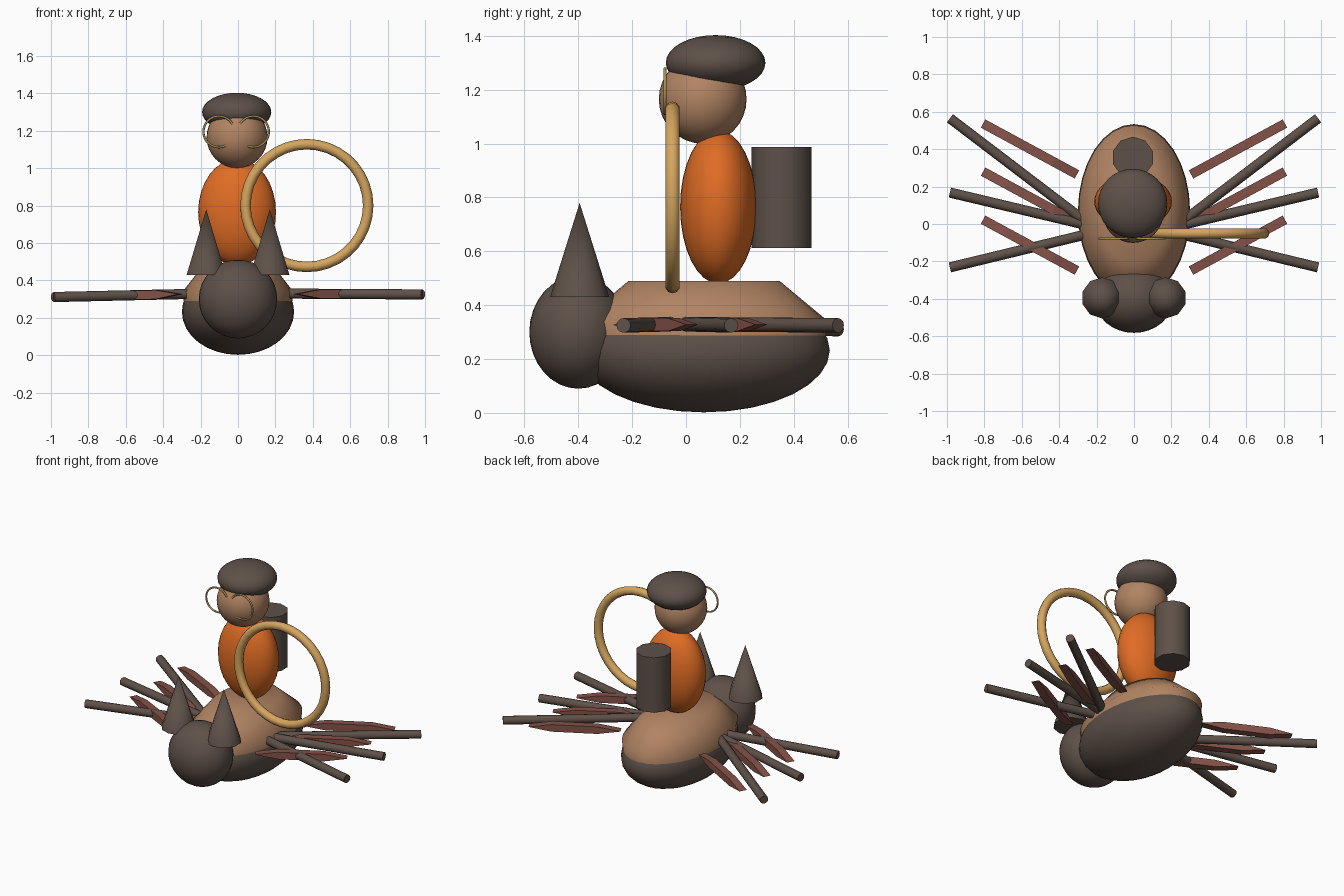
import bpy, bmesh, math
from mathutils import Vector, Matrix

if "Cube" in bpy.data.objects:
    bpy.data.objects.remove(bpy.data.objects["Cube"])


def material(name, rgb):
    m = bpy.data.materials.new(name)
    m.diffuse_color = (*rgb, 1)
    m.use_nodes = True
    m.node_tree.nodes["Principled BSDF"].inputs["Base Color"].default_value = m.diffuse_color
    return m


DARK = material("dark_brown", (0.112, 0.082, 0.066))
TAN = material("tan", (0.44, 0.23, 0.125))
ORANGE = material("orange", (0.74, 0.15, 0.018))
GOLD = material("gold", (0.67, 0.38, 0.115))
BRASS = material("brass", (0.42, 0.29, 0.10))
RUST = material("rust", (0.23, 0.085, 0.065))


def finish(name, mat, angle=40):
    ob = bpy.context.object
    ob.name = name
    ob.data.materials.append(mat)
    if angle:
        bpy.ops.object.shade_smooth_by_angle(angle=math.radians(angle))
    return ob


def ellipsoid(name, mat, center, radii, seg=32, rings=16):
    bpy.ops.mesh.primitive_uv_sphere_add(segments=seg, ring_count=rings, radius=1, location=center)
    bpy.context.object.scale = radii
    bpy.ops.object.transform_apply(location=False, rotation=False)
    return finish(name, mat)


def hoop(name, mat, center, major, minor, seg, sides):
    bpy.ops.mesh.primitive_torus_add(location=center, rotation=(math.pi / 2, 0, 0), major_radius=major,
                                     minor_radius=minor, major_segments=seg, minor_segments=sides)
    return finish(name, mat, 60)


def rod(name, mat, a, b, r, sides=12):
    a, b = Vector(a), Vector(b)
    bpy.ops.mesh.primitive_cylinder_add(vertices=sides, radius=r, depth=(b - a).length, location=(a + b) / 2,
                                        rotation=(b - a).to_track_quat('Z', 'Y').to_euler())
    return finish(name, mat)


def link(name, bm, mat):
    bmesh.ops.recalc_face_normals(bm, faces=bm.faces)
    me = bpy.data.meshes.new(name)
    bm.to_mesh(me)
    bm.free()
    ob = bpy.data.objects.new(name, me)
    bpy.context.collection.objects.link(ob)
    me.materials.append(mat)
    return ob


def back_shell():
    """Oval shell with a flat top, lofted from stacked rings."""
    bm = bmesh.new()
    n, loops = 32, []
    for z, s in ((0.05, 0.55), (0.15, 0.915), (0.34, 0.985), (0.49, 0.60)):
        loops.append([bm.verts.new((0.3 * s * math.cos(2 * math.pi * i / n),
                                    0.067 + 0.468 * s * math.sin(2 * math.pi * i / n), z)) for i in range(n)])
    for lo, hi in zip(loops, loops[1:]):
        for i in range(n):
            j = (i + 1) % n
            bm.faces.new((lo[i], lo[j], hi[j], hi[i]))
    bm.faces.new(loops[0])
    bm.faces.new(loops[-1])
    ob = link("back_shell", bm, TAN)
    bpy.ops.object.select_all(action='DESELECT')
    ob.select_set(True)
    bpy.context.view_layer.objects.active = ob
    bpy.ops.object.shade_smooth_by_angle(angle=math.radians(60))


def blade(name, a, b, width=0.05, thick=0.024):
    """Long plate with pointed ends, constant width seen from above."""
    a, b = Vector(a), Vector(b)
    d = (b - a) / 2
    side = Vector((-d.y, d.x, 0)).normalized() * width / 2
    bm = bmesh.new()
    outline = ((-1, 0), (-0.5, 1), (0.5, 1), (1, 0), (0.5, -1), (-0.5, -1))
    rows = [[bm.verts.new((a + b) / 2 + d * t + Vector((0, 0, thick * h)) + side * k) for t, h in outline]
            for k in (-1, 1)]
    for i in range(6):
        j = (i + 1) % 6
        bm.faces.new((rows[0][i], rows[0][j], rows[1][j], rows[1][i]))
    bm.faces.new(rows[0])
    bm.faces.new(rows[1])
    link(name, bm, RUST)


# Mount: belly, shell, head
ellipsoid("belly", DARK, (0, 0.066, 0.232), (0.30, 0.468, 0.23))
back_shell()
ellipsoid("mount_head", DARK, (0, -0.40, 0.30), (0.21, 0.182, 0.21))

for s, side in ((-1, "left"), (1, "right")):
    # Pointed ears
    bpy.ops.mesh.primitive_cone_add(vertices=10, radius1=0.11, depth=0.35, location=(0.17 * s, -0.395, 0.605))
    finish(side + "_ear", DARK)
    # Legs and blades fanning out sideways
    z = 0.318 + 0.007 * s
    for i, (y0, y1) in enumerate(((-0.07, 0.565), (-0.03, 0.168), (-0.03, -0.232))):
        rod(f"{side}_leg_{i}", DARK, (0.15 * s, y0, 0.33), (0.984 * s, y1, z), 0.027)
    for i in range(3):
        y = 0.265 - 0.257 * i
        blade(f"{side}_blade_{i}", (0.305 * s, y, 0.327), (0.807 * s, y + 0.272, z + 0.003))
    # Spectacle rims
    hoop(side + "_spectacle_rim", BRASS, (0.092 * s - 0.01, -0.078, 1.195), 0.083, 0.006, 32, 8)

# Rider
ellipsoid("torso", ORANGE, (-0.005, 0.12, 0.765), (0.208, 0.142, 0.285))
ellipsoid("rider_head", TAN, (-0.005, 0.062, 1.165), (0.163, 0.163, 0.165))
ellipsoid("cap", DARK, (-0.007, 0.11, 1.30), (0.185, 0.185, 0.103))
rod("back_tube", DARK, (-0.006, 0.355, 0.613), (-0.006, 0.355, 0.987), 0.112, 10)
hoop("ring", GOLD, (0.368, -0.05, 0.80), 0.328, 0.028, 36, 10)
